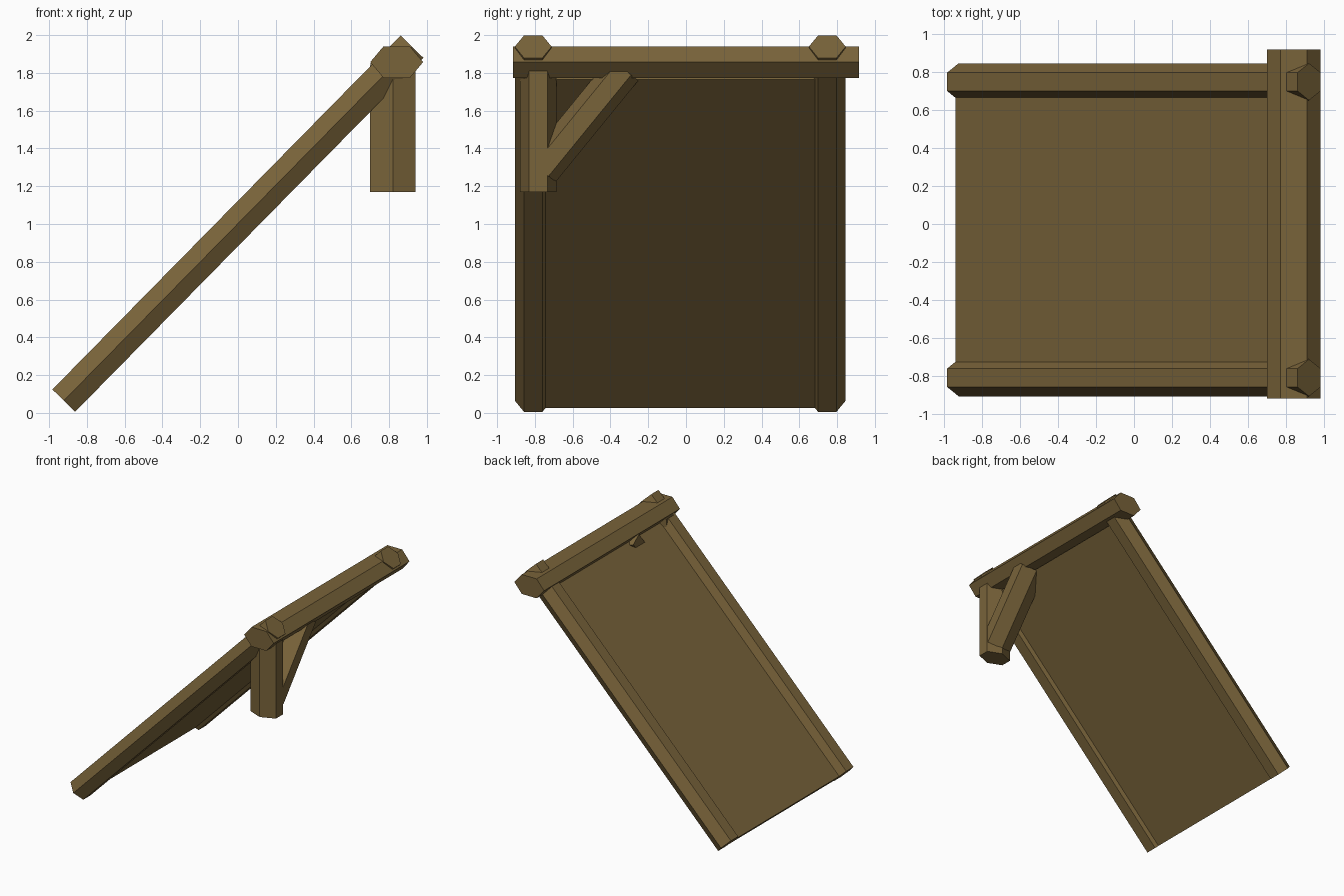
import bpy, math
from mathutils import Vector

if "Cube" in bpy.data.objects:
    bpy.data.objects.remove(bpy.data.objects["Cube"])

wood = bpy.data.materials.new("brown wood")
wood.diffuse_color = (0.19, 0.125, 0.042, 1)
wood.use_nodes = True
wood.node_tree.nodes["Principled BSDF"].inputs["Base Color"].default_value = wood.diffuse_color


def prism(name, start, end, side, profile):
    """Extrude a 2D profile (side, up offsets) from start to end."""
    start, end = Vector(start), Vector(end)
    axis = (end - start).normalized()
    side = Vector(side)
    up = axis.cross(side)
    n = len(profile)
    verts = [p + side * a + up * b for p in (start, end) for a, b in profile]
    faces = [(i, (i + 1) % n, n + (i + 1) % n, n + i) for i in range(n)]
    faces += [tuple(reversed(range(n))), tuple(range(n, 2 * n))]
    mesh = bpy.data.meshes.new(name)
    mesh.from_pydata(verts, [], faces)
    mesh.materials.append(wood)
    obj = bpy.data.objects.new(name, mesh)
    bpy.context.collection.objects.link(obj)
    return obj


def hexagon(point_radius, flat_half):
    """Hexagon with points along side and flats along up."""
    return [(point_radius * math.cos(k * math.pi / 3),
             flat_half * (1 if k in (1, 2) else -1 if k in (4, 5) else 0))
            for k in range(6)]


Y = (0, 1, 0)
foot, tip = Vector((-0.9225, 0, 0.065)), Vector((0.921, 0, 1.939))
slope = (tip - foot).normalized()
normal = Vector((-slope.z, 0, slope.x))

# Sloping log rafters at both edges of the roof
for name, y in (("front_rafter", -0.809), ("back_rafter", 0.748)):
    off = Vector((0, y, 0))
    prism(name, foot + off, tip + off, Y, hexagon(0.0975, 0.0844))

# Roof slab between the rafters
mid = foot - normal * 0.015 + Vector((0, -0.03, 0))
prism("roof_panel", mid, mid + slope * 2.44, Y,
      [(0.77, -0.04), (0.77, 0.04), (-0.77, 0.04), (-0.77, -0.04)])

# Ridge beam across the top
prism("ridge_beam", (0.84, -0.917, 1.857), (0.84, 0.917, 1.857), (1, 0, 0),
      hexagon(0.14, 0.083))

# Hanging post under the front end of the beam
prism("post", (0.82, -0.782, 1.17), (0.82, -0.782, 1.84), Y,
      hexagon(0.096, 0.12))

# Diagonal brace from post to beam
low, high = Vector((0.82, -0.765, 1.284)), Vector((0.82, -0.328, 1.82))
d = (high - low).normalized()
prism("brace", low, high, (0, -d.z, d.y), hexagon(0.097, 0.119))

# Make face directions consistent
import bmesh
for obj in bpy.context.collection.objects:
    bm = bmesh.new()
    bm.from_mesh(obj.data)
    bmesh.ops.recalc_face_normals(bm, faces=bm.faces)
    bm.to_mesh(obj.data)
    bm.free()
